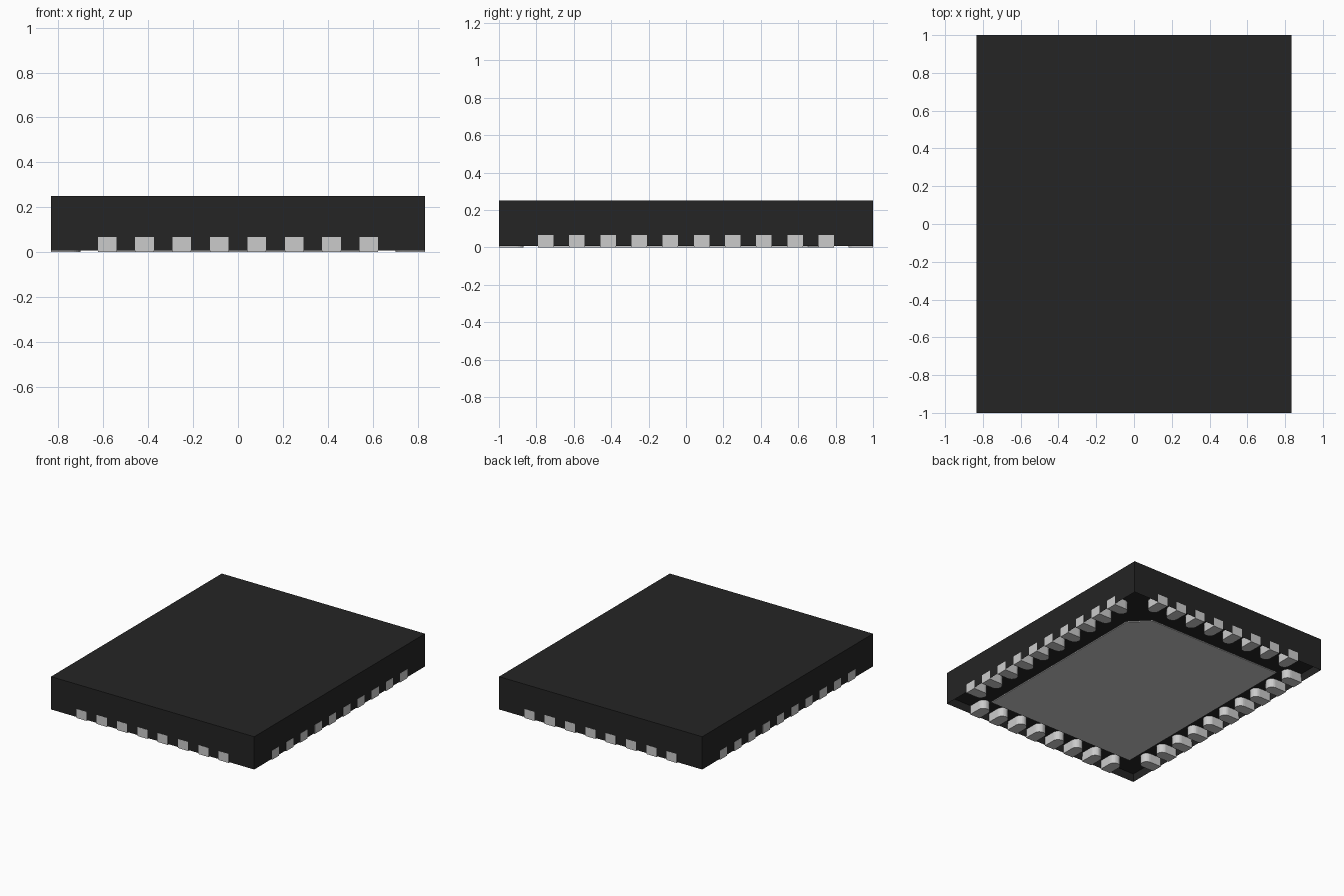
import bpy, bmesh, math

cube = bpy.data.objects.get("Cube")
if cube:
    bpy.data.objects.remove(cube, do_unlink=True)

HX, HY, TOP = 0.833, 1.0, 0.25      # body half sizes and height
BASE, PIN_H = 0.007, 0.067          # standoff and contact height
PITCH, PIN_W, PIN_L = 1 / 6, 0.083, 0.133


def material(name, rgb):
    m = bpy.data.materials.new(name)
    m.use_nodes = True
    m.diffuse_color = (*rgb, 1)
    m.node_tree.nodes["Principled BSDF"].inputs["Base Color"].default_value = (*rgb, 1)
    return m


black = material("black plastic", (0.018, 0.018, 0.018))
metal = material("tinned metal", (0.60, 0.60, 0.60))


def make_object(name, bm, mat):
    bmesh.ops.recalc_face_normals(bm, faces=bm.faces[:])
    mesh = bpy.data.meshes.new(name)
    bm.to_mesh(mesh)
    bm.free()
    mesh.materials.append(mat)
    obj = bpy.data.objects.new(name, mesh)
    bpy.context.collection.objects.link(obj)
    return obj


def prism(name, outline, z0, z1, mat):
    """Extrude a flat outline from z0 to z1."""
    bm = bmesh.new()
    face = bm.faces.new([bm.verts.new((x, y, z0)) for x, y in outline])
    side = bmesh.ops.extrude_face_region(bm, geom=[face])["geom"]
    bmesh.ops.translate(bm, vec=(0, 0, z1 - z0),
                        verts=[v for v in side if isinstance(v, bmesh.types.BMVert)])
    return make_object(name, bm, mat)


# Body: a box whose underside is recessed inside a thin rim
bm = bmesh.new()
bmesh.ops.create_cube(bm, size=1)
for v in bm.verts:
    v.co = (v.co.x * 2 * HX, v.co.y * 2 * HY, BASE if v.co.z < 0 else TOP)
under = min(bm.faces, key=lambda f: f.calc_center_median().z)
bmesh.ops.inset_region(bm, faces=[under], thickness=0.004)
for v in under.verts:
    v.co.z = PIN_H
make_object("body", bm, black)

# Thermal pad with one corner cut off to mark the first contact
px, py, cut = 0.617, 0.783, 0.13
prism("thermal_pad", [(-px, -py), (px, -py), (px, py - cut), (px - cut, py), (-px, py)],
      0, BASE + 0.001, metal)

# Contact outline: square outer end, rounded inner end, pointing along +x
r = PIN_W / 2
profile = [(0, r), (0, -r)]
for i in range(13):
    a = -math.pi / 2 + math.pi * i / 12
    profile.append((PIN_L - r + r * math.cos(a), r * math.sin(a)))


def contact_row(side, count, edge, angle):
    """Place a row of contacts along one side, each pointing inward."""
    first = None
    for i in range(count):
        name = f"{side}_contact_{i + 1}"
        if first is None:
            first = prism(name, profile, 0, PIN_H, metal)
            obj = first
        else:
            obj = bpy.data.objects.new(name, first.data)
            bpy.context.collection.objects.link(obj)
        along = (i - (count - 1) / 2) * PITCH
        c, s = math.cos(angle), math.sin(angle)
        obj.location = (-c * edge - s * along, -s * edge + c * along, 0)
        obj.rotation_euler.z = angle


OUT = 0.001  # contacts sit just proud of the body walls
contact_row("right", 10, HX + OUT, 0)
contact_row("front", 8, HY + OUT, math.pi / 2)
contact_row("left", 10, HX + OUT, math.pi)
contact_row("back", 8, HY + OUT, -math.pi / 2)
